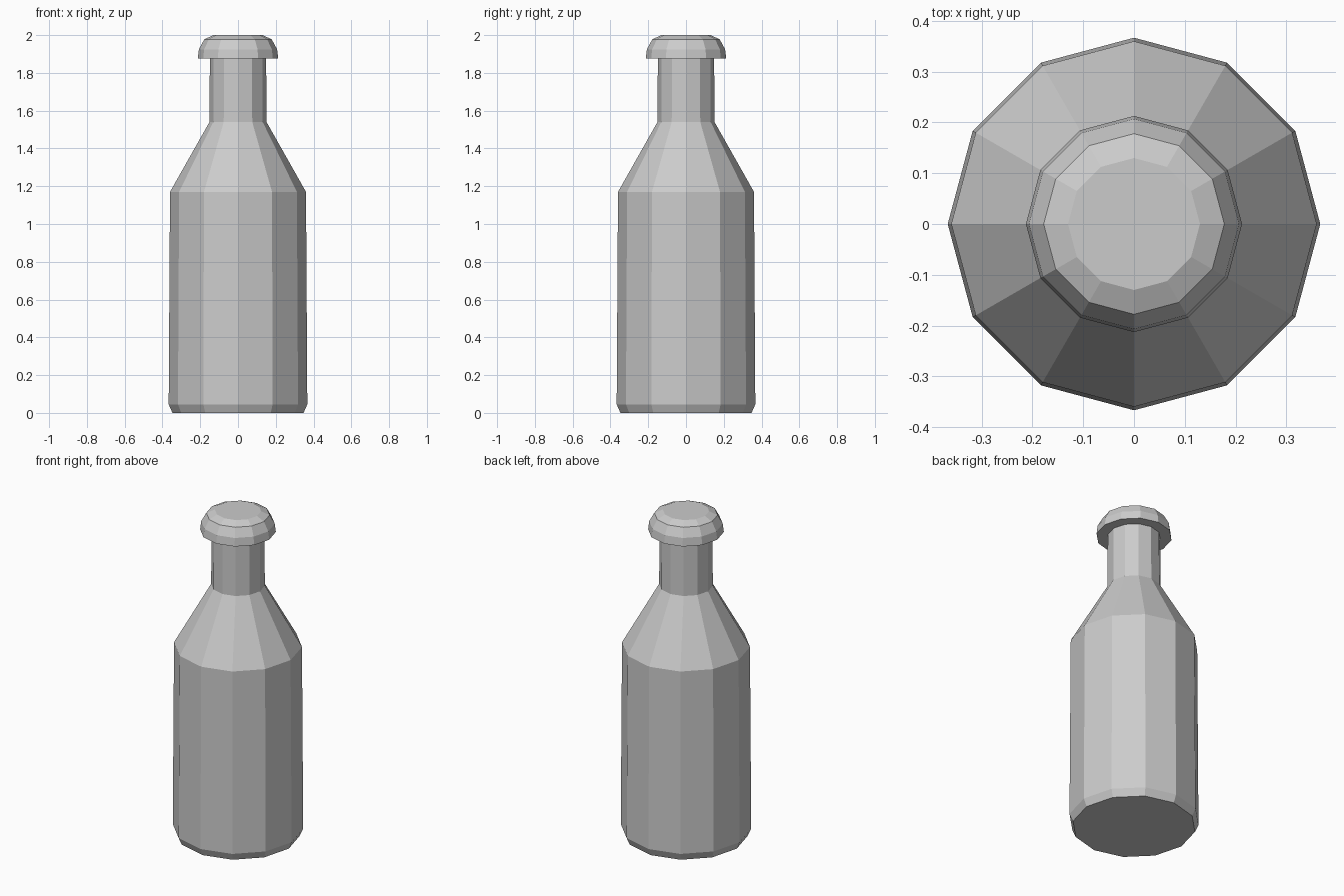
import bpy
import math

SIDES = 12

if "Cube" in bpy.data.objects:
    bpy.data.objects.remove(bpy.data.objects["Cube"], do_unlink=True)

grey = bpy.data.materials.new("plain grey")
grey.use_nodes = True
colour = (0.6, 0.6, 0.6, 1)
grey.diffuse_color = colour
grey.node_tree.nodes["Principled BSDF"].inputs["Base Color"].default_value = colour


def lathe(name, profile):
    """Revolve (radius, height) points into a closed, flat-faced solid."""
    verts, faces = [], []
    for radius, height in profile:
        for i in range(SIDES):
            a = math.tau * i / SIDES
            verts.append((radius * math.cos(a), radius * math.sin(a), height))
    for ring in range(len(profile) - 1):
        low, high = ring * SIDES, (ring + 1) * SIDES
        for i in range(SIDES):
            j = (i + 1) % SIDES
            faces.append((low + i, low + j, high + j, high + i))
    faces.append(tuple(reversed(range(SIDES))))
    faces.append(tuple(range(len(verts) - SIDES, len(verts))))
    mesh = bpy.data.meshes.new(name)
    mesh.from_pydata(verts, [], faces)
    mesh.materials.append(grey)
    obj = bpy.data.objects.new(name, mesh)
    bpy.context.collection.objects.link(obj)
    return obj


# Bottle with bevelled base, slightly tapered body, sloped shoulder and neck
lathe("bottle", [(0.347, 0), (0.367, 0.045), (0.36, 1.17), (0.151, 1.54), (0.149, 1.88)])

# Rounded cap overhanging the neck
lathe("cap", [(0.213, 1.875), (0.207, 1.925), (0.178, 1.978), (0.13, 2.0)])
